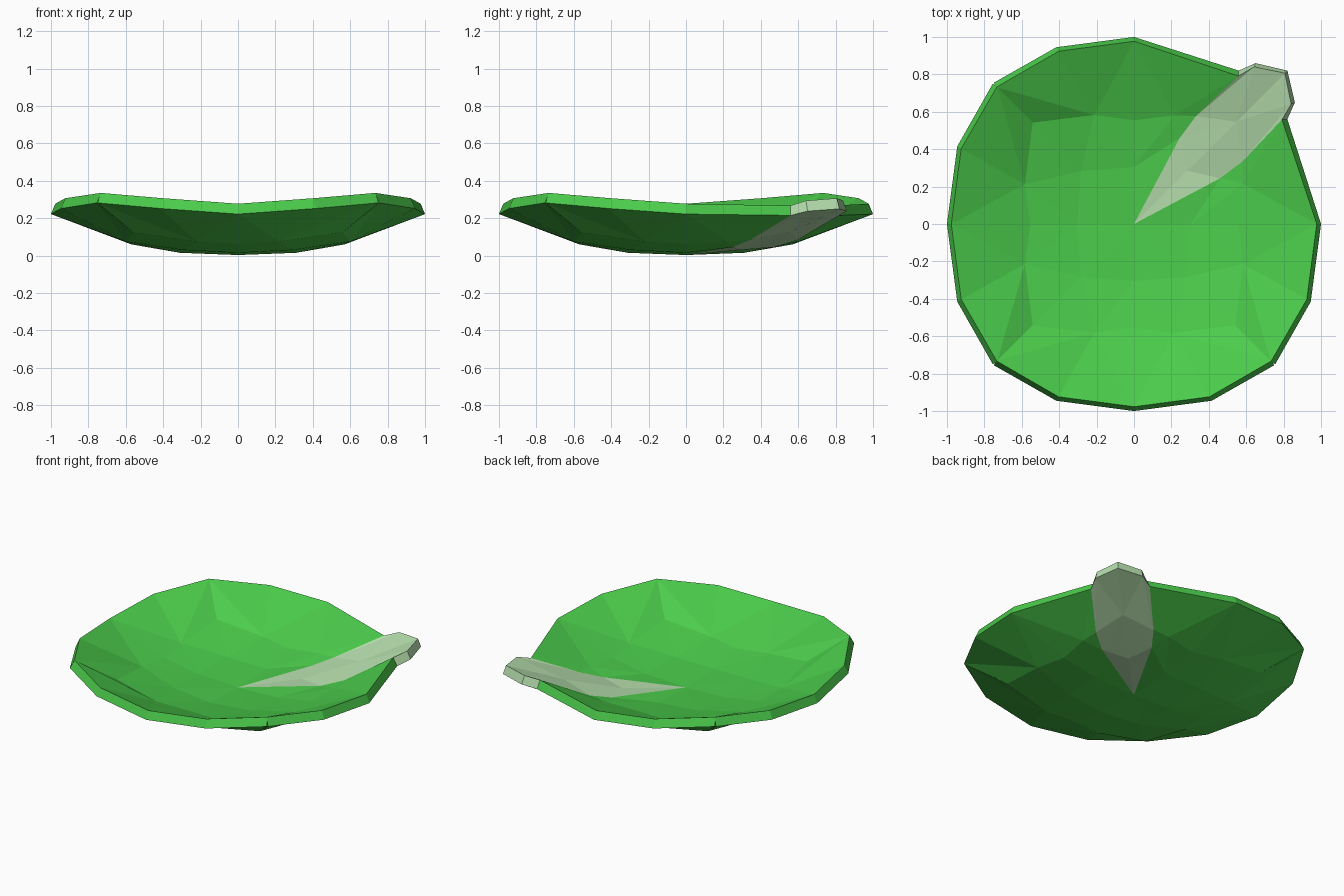
import bpy, bmesh

if "Cube" in bpy.data.objects:
    bpy.data.objects.remove(bpy.data.objects["Cube"])

# Underside points of one eighth of the leaf (axis A, between B, diagonal D)
C = (0, 0, 0.003)
A1, A2, A3 = (0.31, 0, 0.015), (0.57, 0, 0.06), (1.0, 0, 0.222)
B2, B3 = (0.60, 0.22, 0.075), (0.945, 0.415, 0.252)
D1, D2, D3 = (0.29, 0.29, 0.03), (0.56, 0.56, 0.125), (0.755, 0.75, 0.282)

# Edge of the pale wedge and its projecting tip
R1, R2, R3 = (0.47, 0.25, 0.045), (0.595, 0.34, 0.083), (0.82, 0.56, 0.215)
E1, E2 = (0.86, 0.65, 0.238), (0.82, 0.82, 0.25)

plain_eighth = [(C, A1, D1), (A1, A2, B2), (A1, B2, D1), (D1, B2, D2),
                (A2, A3, B2), (A3, B3, B2), (B2, B3, D3), (B2, D3, D2)]
cut_eighth = [(C, A1, R1), (A1, A2, B2), (A1, B2, R1), (R1, B2, R2),
              (A2, A3, B2), (A3, R3, B2), (B2, R3, R2)]
wedge_eighth = [(C, R1, D1), (R1, R2, D2), (R1, D2, D1),
                (R2, R3, E1), (R2, E1, D2), (D2, E1, E2)]


def material(name, color):
    m = bpy.data.materials.new(name)
    m.diffuse_color = (*color, 1)
    m.use_nodes = True
    m.node_tree.nodes["Principled BSDF"].inputs["Base Color"].default_value = m.diffuse_color
    return m


def add_quarter(bm, eighth, sx, sy, mat):
    """Add an eighth and its diagonal mirror into the quadrant (sx, sy)."""
    for face in eighth:
        for swap in (False, True):
            pts = [(y, x, z) if swap else (x, y, z) for x, y, z in face]
            f = bm.faces.new([bm.verts.new((x * sx, y * sy, z)) for x, y, z in pts])
            f.material_index = mat


bm = bmesh.new()
# Three plain quarters, then the quarter split by the wedge
for sx, sy in ((-1, 1), (-1, -1), (1, -1)):
    add_quarter(bm, plain_eighth, sx, sy, 0)
add_quarter(bm, cut_eighth, 1, 1, 0)
add_quarter(bm, wedge_eighth, 1, 1, 1)
bmesh.ops.remove_doubles(bm, verts=bm.verts[:], dist=0.001)
bm.normal_update()
for f in bm.faces:
    if f.normal.z < 0:
        f.normal_flip()

mesh = bpy.data.meshes.new("leaf_dish")
bm.to_mesh(mesh)
bm.free()
mesh.materials.append(material("leaf_green", (0.07, 0.60, 0.07)))
mesh.materials.append(material("pale_wedge", (0.46, 0.72, 0.41)))
leaf = bpy.data.objects.new("leaf_dish", mesh)
bpy.context.collection.objects.link(leaf)

# Leaf thickness, grown upward from the underside
solid = leaf.modifiers.new("thickness", 'SOLIDIFY')
solid.thickness = 0.06
solid.offset = 1
